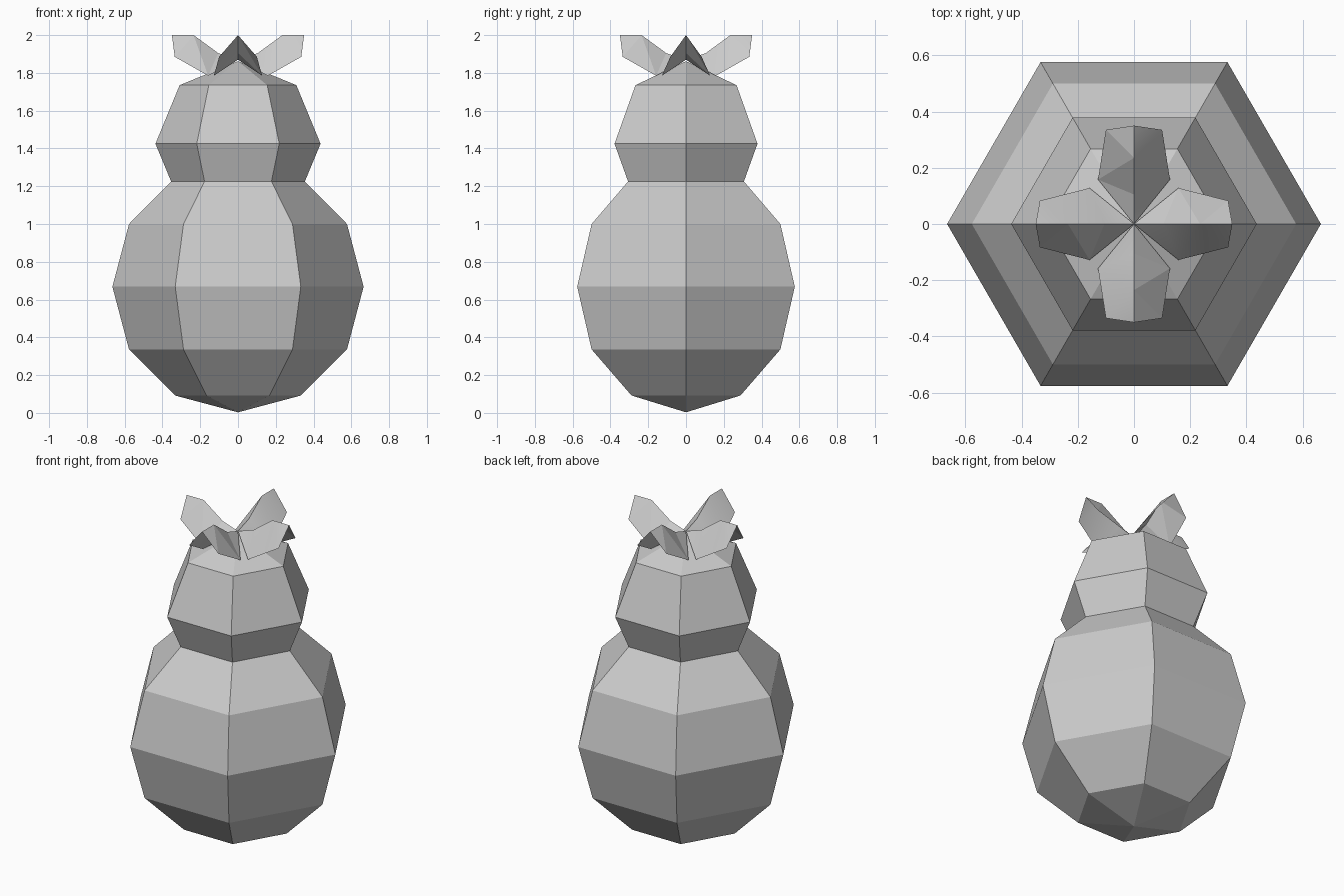
import bpy
import bmesh
from math import cos, sin, pi
from mathutils import Matrix

cube = bpy.data.objects.get("Cube")
if cube:
    bpy.data.objects.remove(cube, do_unlink=True)

# One plain grey for everything
grey = bpy.data.materials.new("light_grey")
grey.use_nodes = True
grey.diffuse_color = (0.6, 0.6, 0.6, 1)
grey.node_tree.nodes["Principled BSDF"].inputs["Base Color"].default_value = (0.6, 0.6, 0.6, 1)


def finish(bm, name):
    mesh = bpy.data.meshes.new(name)
    bm.to_mesh(mesh)
    bm.free()
    mesh.materials.append(grey)
    obj = bpy.data.objects.new(name, mesh)
    bpy.context.collection.objects.link(obj)
    return obj


# Body: six-sided stacked bulbs, as (radius, height) rings between two points
SIDES = 6
rings = [(0.333, 0.092), (0.577, 0.336), (0.665, 0.668), (0.577, 1.0),
         (0.354, 1.225), (0.437, 1.425), (0.309, 1.735)]
bm = bmesh.new()
loops = [[bm.verts.new((r * cos(2 * pi * i / SIDES), r * sin(2 * pi * i / SIDES), z))
          for i in range(SIDES)] for r, z in rings]
bottom = bm.verts.new((0, 0, 0.003))
top = bm.verts.new((0, 0, 1.862))
for i in range(SIDES):
    j = (i + 1) % SIDES
    bm.faces.new((bottom, loops[0][j], loops[0][i]))
    bm.faces.new((top, loops[-1][i], loops[-1][j]))
    for low, high in zip(loops, loops[1:]):
        bm.faces.new((low[i], low[j], high[j], high[i]))
finish(bm, "body")


# Leaf: folded sheet along +x, one half faceted and the other smooth
def make_leaf(name, angle, half_width):
    bm = bmesh.new()
    center = bm.verts.new((0, 0, 1.87))
    bend = bm.verts.new((0.105, 0, 1.905))
    crest = bm.verts.new((0.235, 0, 2.0))
    tip = bm.verts.new((0.35, 0, 2.0))
    for side in (1, -1):
        base = bm.verts.new((0.158, side * 0.128, 1.785))
        corner = bm.verts.new((0.335, side * half_width, 1.885))
        for tri in ((center, base, bend), (bend, base, crest),
                    (base, corner, crest), (crest, corner, tip)):
            face = bm.faces.new(tri if side < 0 else tri[::-1])
            face.smooth = side < 0
            face.normal_update()
            if face.normal.z < 0:
                face.normal_flip()
    for a, b in ((center, bend), (bend, crest), (crest, tip)):
        bm.edges.get((a, b)).smooth = False
    bm.transform(Matrix.Rotation(angle, 4, "Z"))
    finish(bm, name)


for k, name in enumerate(("left_leaf", "back_leaf", "right_leaf", "front_leaf")):
    make_leaf(name, k * pi / 2, 0.1 if k % 2 else 0.083)
